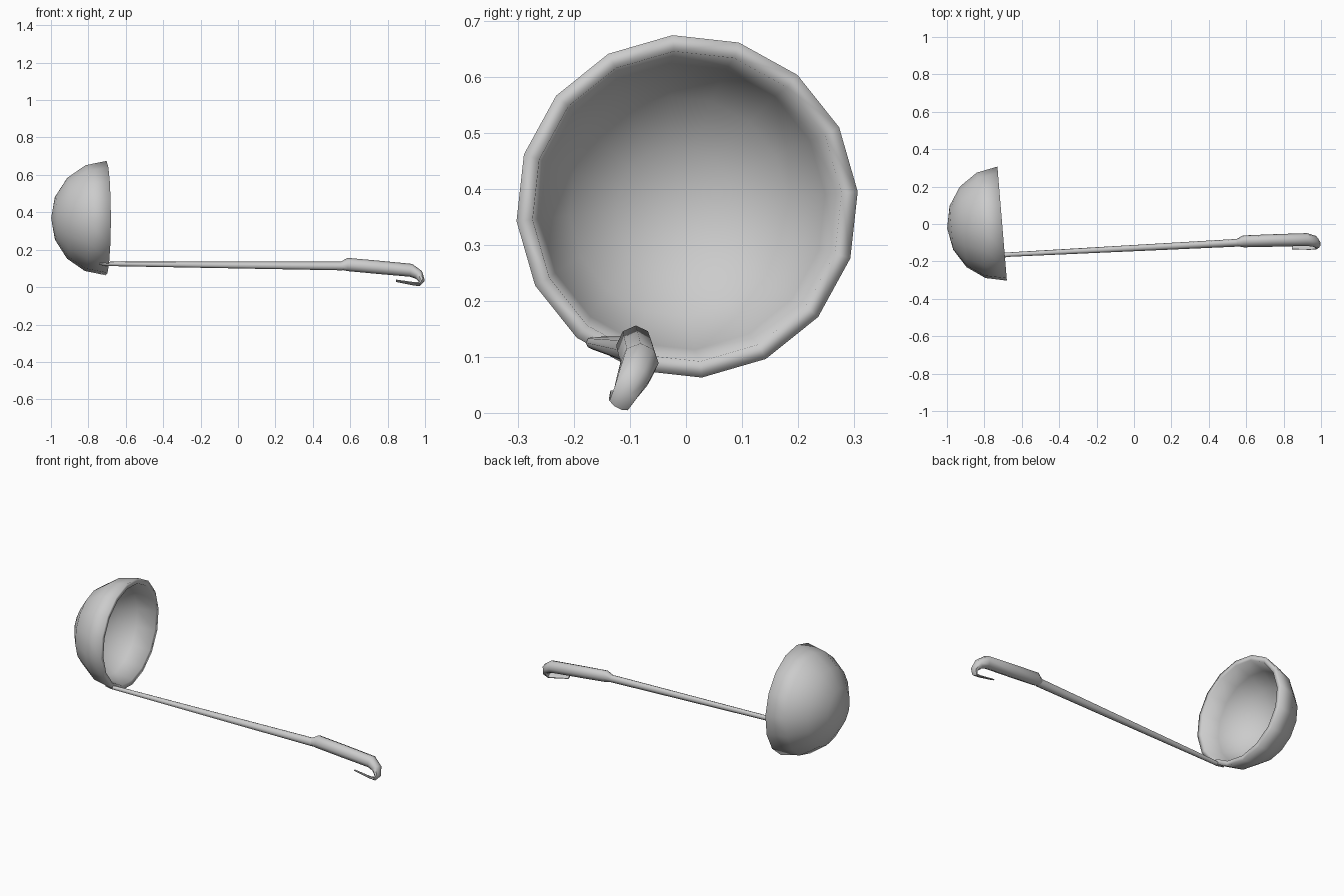
import bpy, bmesh, math
from mathutils import Vector

cube = bpy.data.objects.get("Cube")
if cube:
    bpy.data.objects.remove(cube, do_unlink=True)

steel = bpy.data.materials.new("grey_steel")
steel.use_nodes = True
steel.diffuse_color = (0.6, 0.6, 0.6, 1)
steel.node_tree.nodes["Principled BSDF"].inputs["Base Color"].default_value = (0.6, 0.6, 0.6, 1)


def loft(name, rings, angle):
    """Skin a list of equal-sized point rings and cap both ends."""
    bm = bmesh.new()
    loops = [[bm.verts.new(p) for p in ring] for ring in rings]
    n = len(loops[0])
    for a, b in zip(loops, loops[1:]):
        for i in range(n):
            j = (i + 1) % n
            bm.faces.new((a[i], a[j], b[j], b[i]))
    bm.faces.new(loops[0][::-1])
    bm.faces.new(loops[-1])
    bmesh.ops.remove_doubles(bm, verts=bm.verts, dist=0.0005)
    bmesh.ops.recalc_face_normals(bm, faces=bm.faces)
    mesh = bpy.data.meshes.new(name)
    bm.to_mesh(mesh)
    bm.free()
    mesh.materials.append(steel)
    obj = bpy.data.objects.new(name, mesh)
    bpy.context.collection.objects.link(obj)
    bpy.ops.object.select_all(action='DESELECT')
    obj.select_set(True)
    bpy.context.view_layer.objects.active = obj
    bpy.ops.object.shade_smooth_by_angle(angle=math.radians(angle))
    return obj


def ellipse(center, u, v, n, start=0.0):
    angles = [start + math.tau * i / n for i in range(n)]
    return [center + u * math.cos(a) + v * math.sin(a) for a in angles]


# Bowl: thick hemisphere opening along a slightly turned axis
axis = Vector((1, 0.083, 0)).normalized()
side = Vector((-axis.y, axis.x, 0))
up = Vector((0, 0, 1))
rim_center = Vector((-0.705, 0.002, 0.369))


def hemisphere(radius, depth):
    rings = []
    for k in range(5):
        t = math.radians(22.5 * k)
        r = max(radius * math.cos(t), 0.0001)
        rings.append(ellipse(rim_center - axis * depth * math.sin(t),
                             side * r, up * r, 16, math.radians(4.9)))
    return rings


loft("bowl", hemisphere(0.307, 0.295)[::-1] + hemisphere(0.278, 0.266), 180)

# Handle: sections are swept in a leaning plane
down = Vector((0, -0.42, -0.9)).normalized()


def sweep(name, stations, n, angle):
    """Each station is x, y, z, half width, half thickness."""
    pts = [Vector(s[:3]) for s in stations]
    rings = []
    for i, (p, s) in enumerate(zip(pts, stations)):
        tangent = (pts[min(i + 1, len(pts) - 1)] - pts[max(i - 1, 0)]).normalized()
        wide = Vector((0, 0.9, -0.42))
        wide = (wide - tangent * wide.dot(tangent)).normalized()
        rings.append(ellipse(p, wide * s[3], tangent.cross(wide) * s[4], n, math.pi / n))
    return loft(name, rings, angle)


sweep("rod", [(-0.74, -0.168, 0.124, 0.008, 0.004),
              (-0.70, -0.166, 0.124, 0.014, 0.011),
              (-0.66, -0.163, 0.124, 0.012, 0.012),
              (0.56, -0.100, 0.113, 0.020, 0.024)], 8, 50)

# Grip with its end curled back into a thin hanging hook
sweep("grip_and_hook", [(0.55, -0.100, 0.113, 0.019, 0.022),
                        (0.585, -0.093, 0.121, 0.031, 0.036),
                        (0.75, -0.088, 0.106, 0.033, 0.036),
                        (0.925, -0.083, 0.090, 0.034, 0.035),
                        (0.966, -0.093, 0.066, 0.031, 0.026),
                        (0.982, -0.108, 0.036, 0.024, 0.017),
                        (0.970, -0.119, 0.016, 0.020, 0.009),
                        (0.935, -0.122, 0.019, 0.018, 0.006),
                        (0.845, -0.124, 0.034, 0.013, 0.004)], 8, 50)
